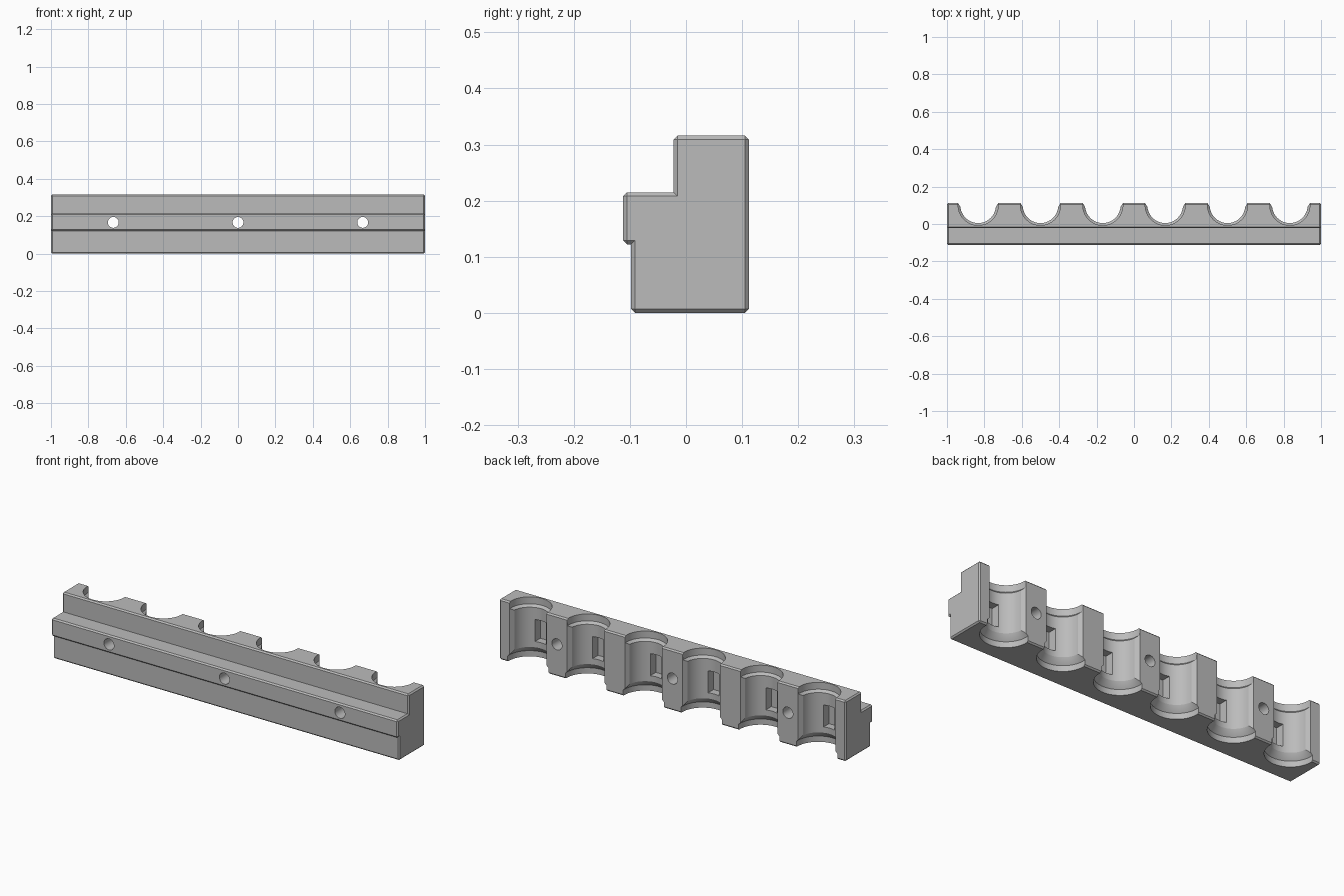
import bpy, bmesh, math
from mathutils import Vector, Matrix

if "Cube" in bpy.data.objects:
    bpy.data.objects.remove(bpy.data.objects["Cube"])

PITCH = 1 / 3
SOCKETS = [(i - 2.5) * PITCH for i in range(6)]
SCREWS = [-2 * PITCH, 0, 2 * PITCH]
CENTRE_Y = 0.1


def make_object(name, bm):
    bmesh.ops.recalc_face_normals(bm, faces=bm.faces)
    mesh = bpy.data.meshes.new(name)
    bm.to_mesh(mesh)
    bm.free()
    obj = bpy.data.objects.new(name, mesh)
    bpy.context.collection.objects.link(obj)
    return obj


def add_prism(bm, points, direction):
    """Extrude a closed outline along a direction."""
    face = bm.faces.new([bm.verts.new(p) for p in points])
    out = bmesh.ops.extrude_face_region(bm, geom=[face], use_keep_orig=True)
    moved = [v for v in out["geom"] if isinstance(v, bmesh.types.BMVert)]
    bmesh.ops.translate(bm, verts=moved, vec=direction)


def add_lathe(bm, profile, centre):
    """Spin a radius/height profile about a vertical axis."""
    verts = [bm.verts.new((centre[0] + r, centre[1], z)) for r, z in profile]
    edges = [bm.edges.new(pair) for pair in zip(verts, verts[1:])]
    bmesh.ops.spin(bm, geom=verts + edges, cent=centre, axis=(0, 0, 1),
                   angle=math.tau, steps=64, use_merge=True)
    bmesh.ops.remove_doubles(bm, verts=bm.verts, dist=1e-5)


# Stepped rail with chamfered outer edges
bm = bmesh.new()
outline = [(0.112, 0), (0.112, 0.316), (-0.022, 0.316), (-0.022, 0.215),
           (-0.112, 0.215), (-0.112, 0.122), (-0.098, 0.122), (-0.098, 0)]
add_prism(bm, [(-1, y, z) for y, z in outline], (2, 0, 0))
bmesh.ops.recalc_face_normals(bm, faces=bm.faces)
convex = [e for e in bm.edges if e.is_convex]
bmesh.ops.bevel(bm, geom=convex, offset=0.007, segments=1, affect='EDGES')
rail = make_object("socket_rail", bm)

cutters = []

# Round sockets, wider at the mouth and the foot
bm = bmesh.new()
profile = [(0, -0.05), (0.119, -0.05), (0.119, 0.03), (0.105, 0.044),
           (0.095, 0.06), (0.095, 0.268), (0.107, 0.28), (0.107, 0.36), (0, 0.36)]
for x in SOCKETS:
    add_lathe(bm, profile, (x, CENTRE_Y, 0))
cutters.append(make_object("socket_cutter", bm))

# Chamfered openings at the back of each socket
bm = bmesh.new()
for x in SOCKETS:
    add_prism(bm, [(x - 0.094, 0.09, -0.05), (x + 0.094, 0.09, -0.05),
                   (x + 0.118, 0.13, -0.05), (x - 0.118, 0.13, -0.05)], (0, 0, 0.45))
cutters.append(make_object("opening_cutter", bm))

# Rectangular recess in the deep wall of each socket
bm = bmesh.new()
for x in SOCKETS:
    add_prism(bm, [(x - 0.032, -0.035, 0.09), (x + 0.032, -0.035, 0.09),
                   (x + 0.032, 0.08, 0.09), (x - 0.032, 0.08, 0.09)], (0, 0, 0.115))
cutters.append(make_object("recess_cutter", bm))

# Screw holes through the rail
bm = bmesh.new()
for x in SCREWS:
    place = Matrix.Translation((x, 0, 0.167)) @ Matrix.Rotation(math.pi / 2, 4, 'X')
    bmesh.ops.create_cone(bm, cap_ends=True, segments=32, radius1=0.029,
                          radius2=0.029, depth=0.5, matrix=place)
cutters.append(make_object("screw_hole_cutter", bm))

# Cut everything out of the rail
bpy.ops.object.select_all(action='DESELECT')
bpy.context.view_layer.objects.active = rail
rail.select_set(True)
for cutter in cutters:
    cutter.hide_render = True
    mod = rail.modifiers.new(cutter.name, 'BOOLEAN')
    mod.operation = 'DIFFERENCE'
    mod.solver = 'EXACT'
    mod.object = cutter
    bpy.ops.object.modifier_apply(modifier=mod.name)
for cutter in cutters:
    bpy.data.objects.remove(cutter)

# Plain grey finish
grey = bpy.data.materials.new("plain_grey")
grey.use_nodes = True
colour = (0.5, 0.5, 0.5, 1)
grey.diffuse_color = colour
grey.node_tree.nodes["Principled BSDF"].inputs["Base Color"].default_value = colour
rail.data.materials.clear()
rail.data.materials.append(grey)
bpy.ops.object.shade_smooth_by_angle(angle=math.radians(25))
